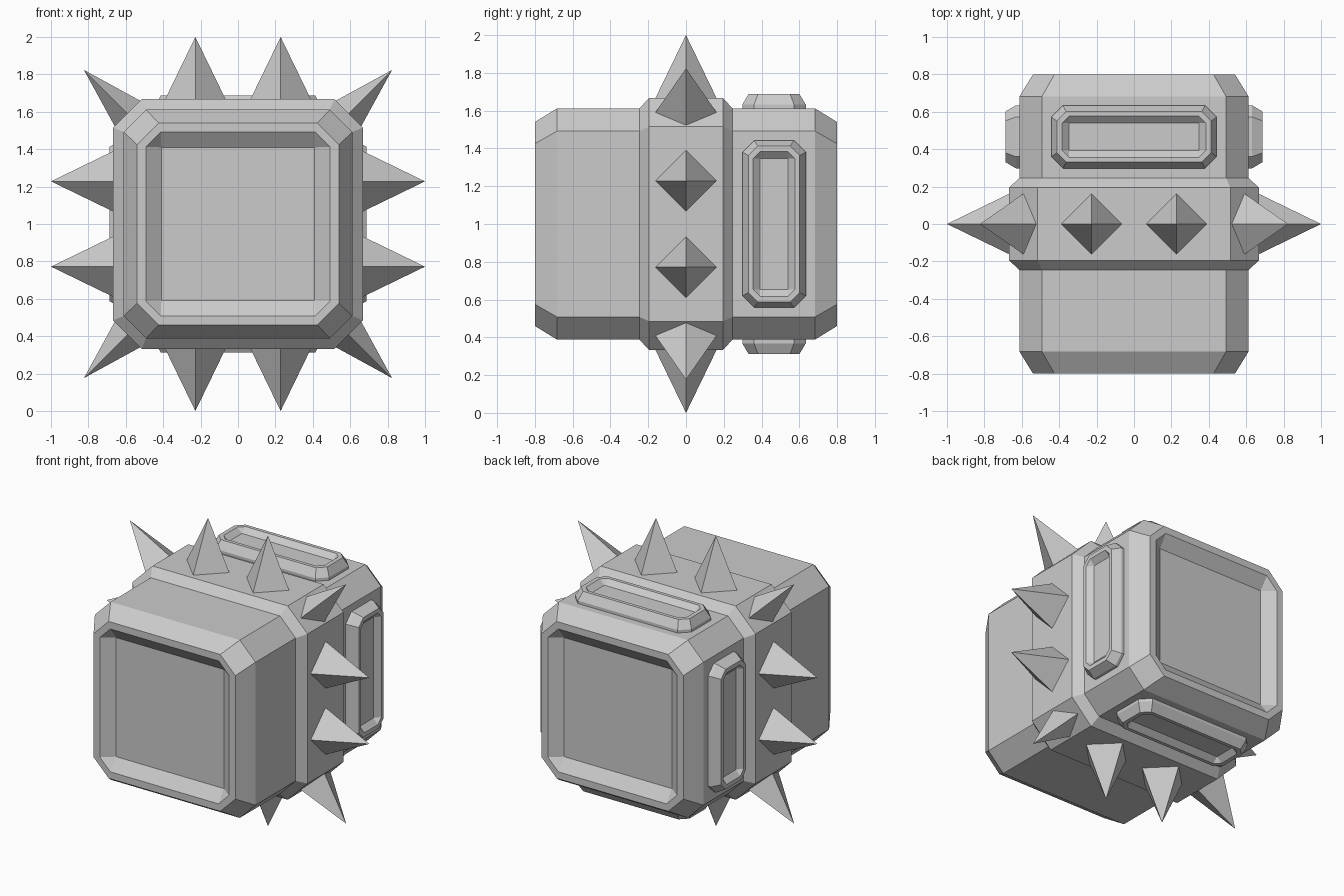
import bpy, bmesh
from math import radians
from mathutils import Matrix

if "Cube" in bpy.data.objects:
    bpy.data.objects.remove(bpy.data.objects["Cube"])

CENTRE = Matrix.Translation((0, 0, 1.0))


def finish(name, bm, matrix):
    bmesh.ops.remove_doubles(bm, verts=bm.verts, dist=1e-5)
    bmesh.ops.recalc_face_normals(bm, faces=bm.faces)
    bm.transform(matrix)
    mesh = bpy.data.meshes.new(name)
    bm.to_mesh(mesh)
    bm.free()
    obj = bpy.data.objects.new(name, mesh)
    bpy.context.collection.objects.link(obj)
    return obj


def loft(name, rings, matrix):
    """Skin corner-cut rectangles given as (height, half_x, half_y, cut)."""
    bm = bmesh.new()
    loops = []
    for h, a, b, c in rings:
        pts = [(a, b - c), (a - c, b), (c - a, b), (-a, b - c),
               (-a, c - b), (c - a, -b), (a - c, -b), (a, c - b)]
        loops.append([bm.verts.new((x, y, h)) for x, y in pts])
    for lo, hi in zip(loops, loops[1:]):
        for i in range(8):
            j = (i + 1) % 8
            bm.faces.new((lo[i], lo[j], hi[j], hi[i]))
    bm.faces.new(loops[0][::-1])
    bm.faces.new(loops[-1])
    return finish(name, bm, matrix)


def spike(name, angle, offset, base, half_x, half_y, tip):
    """Four-sided diamond pyramid pointing outwards around the y axis."""
    bm = bmesh.new()
    ring = [bm.verts.new((x, y, base)) for x, y in
            ((half_x, 0), (0, half_y), (-half_x, 0), (0, -half_y))]
    top = bm.verts.new((0, 0, tip))
    bm.faces.new(ring[::-1])
    for i in range(4):
        bm.faces.new((ring[i], ring[(i + 1) % 4], top))
    turn = Matrix.Rotation(radians(angle), 4, 'Y')
    return finish(name, bm, CENTRE @ turn @ Matrix.Translation((offset, 0, 0)))


# Body: recessed end, bevel, barrel and raised middle band, mirrored along y
half = [(-0.74, 0.41, 0.41, 0), (-0.80, 0.492, 0.492, 0.08),
        (-0.80, 0.54, 0.54, 0.115), (-0.683, 0.612, 0.612, 0.12),
        (-0.247, 0.612, 0.612, 0.12), (-0.195, 0.667, 0.667, 0.152)]
body = half + [(-h, a, b, c) for h, a, b, c in reversed(half)]
loft("body", body, CENTRE @ Matrix.Rotation(radians(90), 4, 'X'))

# Raised frame panels on the four sides near the back
panel = [(0.59, 0.442, 0.168, 0.062), (0.632, 0.442, 0.168, 0.062),
         (0.688, 0.413, 0.135, 0.05), (0.688, 0.384, 0.111, 0.038),
         (0.655, 0.347, 0.073, 0)]
for i, side in enumerate(("top", "right", "bottom", "left")):
    turn = Matrix.Rotation(radians(90 * i), 4, 'Y')
    loft("panel_" + side, panel,
         CENTRE @ turn @ Matrix.Translation((0, 0.466, 0)))
    # Two spikes per side of the band, one narrower spike per corner
    for n, x in enumerate((-0.228, 0.228)):
        spike(f"spike_{side}_{n + 1}", 90 * i, x, 0.66, 0.165, 0.165, 1.0)
    spike(f"corner_spike_{i + 1}", 90 * i + 45, 0, 0.83, 0.098, 0.165, 1.165)
